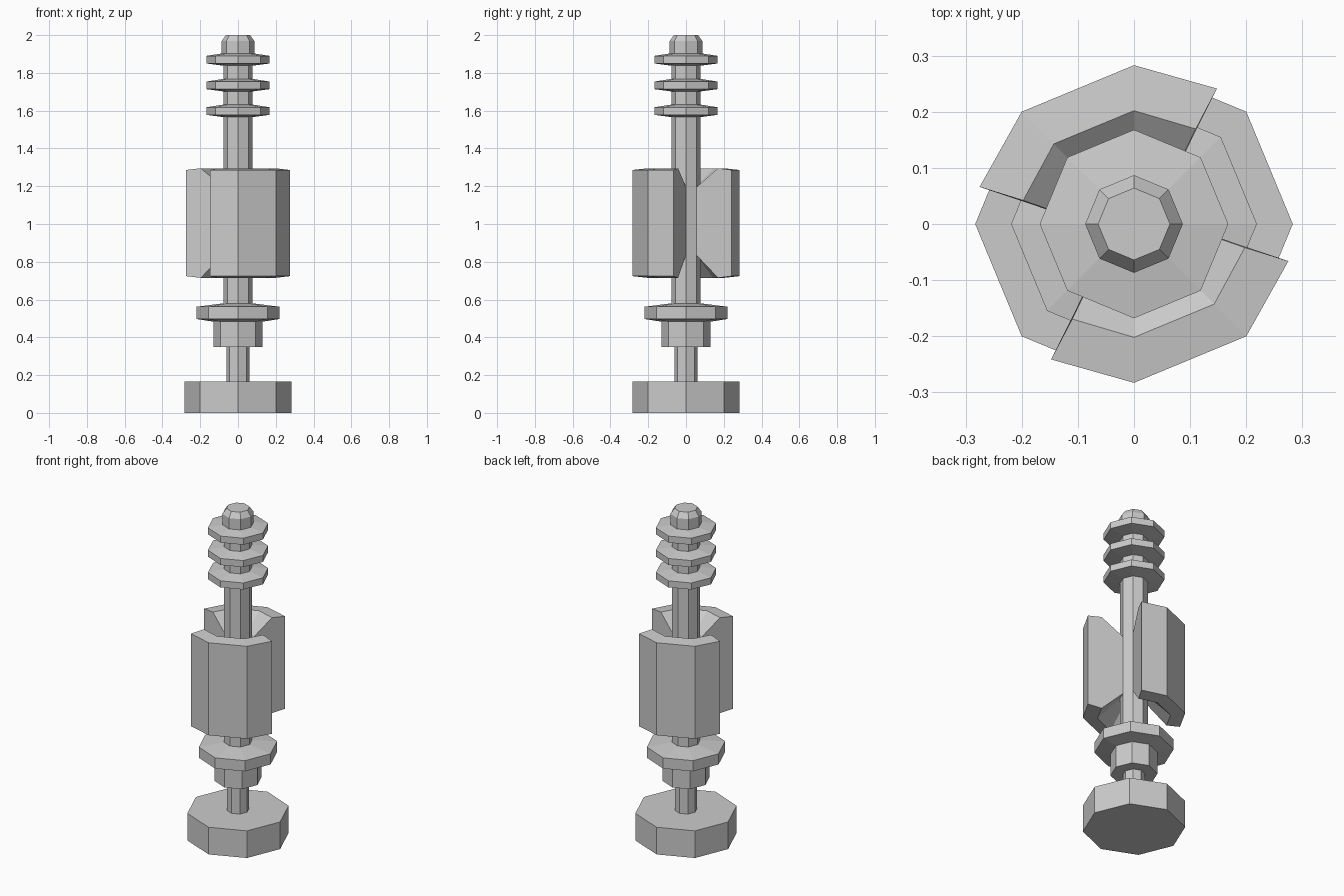
import bpy
from math import cos, sin, radians

if "Cube" in bpy.data.objects:
    bpy.data.objects.remove(bpy.data.objects["Cube"])

SIDES = 8


def make_object(name, verts, faces):
    mesh = bpy.data.meshes.new(name)
    mesh.from_pydata(verts, [], faces)
    mesh.update()
    obj = bpy.data.objects.new(name, mesh)
    bpy.context.collection.objects.link(obj)
    return obj


def point(r, angle, z):
    a = radians(angle)
    return (r * cos(a), r * sin(a), z)


def turned(name, profile):
    """Eight-sided turned solid from (radius, z) pairs, bottom to top."""
    verts = [point(r, 360 * k / SIDES, z) for r, z in profile for k in range(SIDES)]
    faces = [tuple(reversed(range(SIDES)))]
    for i in range(len(profile) - 1):
        a, b = i * SIDES, (i + 1) * SIDES
        for k in range(SIDES):
            n = (k + 1) % SIDES
            faces.append((a + k, a + n, b + n, b + k))
    faces.append(tuple(range(len(verts) - SIDES, len(verts))))
    return make_object(name, verts, faces)


def jaw(name, turn):
    """Chunky sector hugging the shaft, with its inner rims cut back."""
    inner, rim, outer = (45, 90, 135, 180), (57, 90, 135, 168), (58.5, 90, 135, 166.5)
    section = [(0.078, 0.835, inner), (0.202, 0.715, rim), (0.283, 0.724, outer),
               (0.283, 1.286, outer), (0.202, 1.295, rim), (0.078, 1.195, inner)]
    n = len(section)
    verts = [point(r, angles[j] + turn, z) for j in range(4) for r, z, angles in section]
    faces = [tuple(range(n)), tuple(reversed(range(3 * n, 4 * n)))]
    for j in range(3):
        for i in range(n):
            m = (i + 1) % n
            faces.append((j * n + i, (j + 1) * n + i, (j + 1) * n + m, j * n + m))
    return make_object(name, verts, faces)


# Foot and stem
turned("base", [(0.283, 0), (0.283, 0.165)])
turned("lower_stem", [(0.062, 0.165), (0.062, 0.348)])

# Collar with flange
turned("collar", [(0.13, 0.348), (0.13, 0.483), (0.219, 0.497), (0.219, 0.562), (0.078, 0.58)])

# Main shaft
turned("shaft", [(0.078, 0.58), (0.078, 1.9)])

# Two opposed jaws around the shaft
for name, turn in (("back_jaw", 0), ("front_jaw", 180)):
    jaw(name, turn)

# Three cooling discs
for i in range(3):
    z = 1.566 + 0.136 * i
    turned(f"disc_{i + 1}", [(0.078, z), (0.168, z + 0.012), (0.168, z + 0.052), (0.078, z + 0.066)])

# Top knob
turned("top_knob", [(0.087, 1.89), (0.087, 1.968), (0.064, 2.0)])
